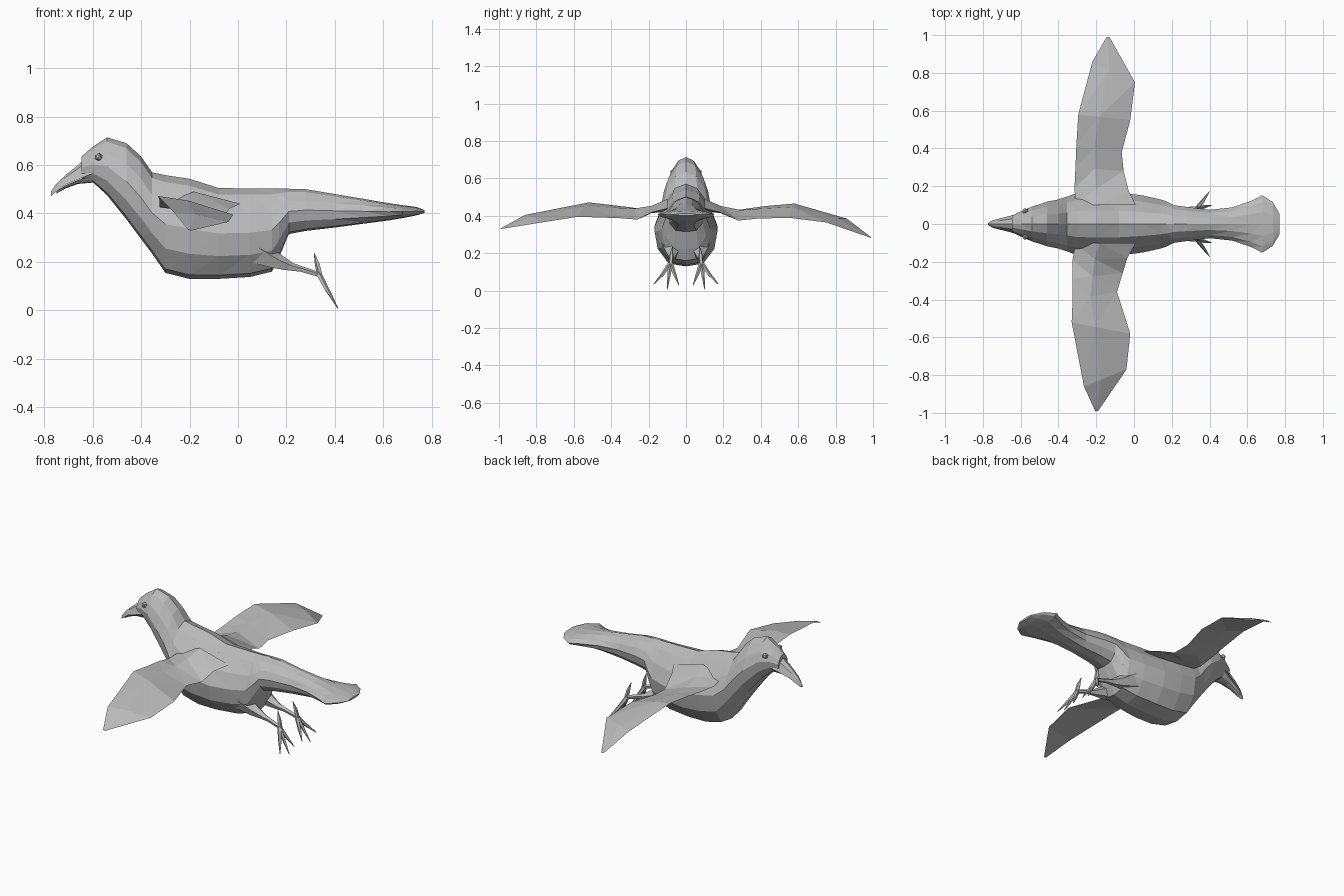
import bpy, bmesh, math
from mathutils import Vector

grey = bpy.data.materials.new("feather grey")
grey.diffuse_color = (0.5, 0.5, 0.5, 1)


def make(name, bm):
    bmesh.ops.recalc_face_normals(bm, faces=bm.faces)
    me = bpy.data.meshes.new(name)
    bm.to_mesh(me)
    bm.free()
    ob = bpy.data.objects.new(name, me)
    me.materials.append(grey)
    bpy.context.collection.objects.link(ob)
    return ob


def loft(name, rings):
    """Skin a list of closed rings and cap both ends."""
    bm = bmesh.new()
    vs = [[bm.verts.new(p) for p in r] for r in rings]
    n = len(vs[0])
    for a, b in zip(vs, vs[1:]):
        for i in range(n):
            j = (i + 1) % n
            bm.faces.new((a[i], a[j], b[j], b[i]))
    bm.faces.new(vs[0])
    bm.faces.new(vs[-1])
    bmesh.ops.triangulate(bm, faces=bm.faces)
    return make(name, bm)


def oval(x, top, bot, w, half):
    """Upright ring at x, mirrored from a half outline."""
    pts = half + [(-a, b) for a, b in reversed(half) if a > 0]
    return [(x, a * w, bot + b * (top - bot)) for a, b in pts]


def limb(name, path, radii, sides=5):
    rings = []
    for i, p in enumerate(path):
        d = (Vector(path[min(i + 1, len(path) - 1)]) - Vector(path[max(i - 1, 0)])).normalized()
        u = d.cross(Vector((0, 1, 0))).normalized()
        v = d.cross(u)
        rings.append([Vector(p) + radii[i] * (math.cos(t) * u + math.sin(t) * v)
                      for t in (2 * math.pi * k / sides for k in range(sides))])
    return loft(name, rings)


# Head, breast, back and tail: x, top, bottom, half width
plump = [(0, 1), (.42, .93), (.78, .73), (1, .5), (.9, .25), (.55, .04), (0, 0)]
body = [(-.645, .635, .545, .045), (-.60, .675, .53, .066), (-.54, .714, .475, .092),
        (-.46, .69, .375, .118), (-.40, .635, .295, .13), (-.355, .57, .235, .145),
        (-.30, .558, .155, .165), (-.20, .543, .13, .17), (-.08, .505, .13, .168),
        (.05, .503, .138, .15), (.14, .503, .16, .13), (.17, .503, .22, .12),
        (.21, .502, .315, .10), (.28, .50, .328, .09), (.40, .48, .342, .075),
        (.52, .46, .358, .088), (.62, .443, .371, .122), (.68, .434, .381, .152),
        (.735, .427, .392, .115), (.77, .414, .402, .055)]
loft("body", [oval(*s, plump) for s in body])

# Hooked beak in two halves
wedge = [(0, 1), (.6, .75), (1, 0)]
loft("upper_beak", [oval(*s, wedge) for s in [
    (-.60, .655, .565, .06), (-.66, .60, .54, .042), (-.71, .56, .52, .03),
    (-.75, .522, .49, .019), (-.772, .49, .472, .005)]])
keel = [(1, 1), (.6, .2), (0, 0)]
loft("lower_beak", [oval(*s, keel) for s in [
    (-.59, .56, .528, .055), (-.66, .538, .522, .034), (-.71, .517, .504, .023),
    (-.75, .491, .482, .01)]])

# Eyes
for side, name in ((1, "left_eye"), (-1, "right_eye")):
    bm = bmesh.new()
    bmesh.ops.create_icosphere(bm, subdivisions=1, radius=.017)
    bmesh.ops.translate(bm, verts=bm.verts, vec=(-.575, side * .068, .633))
    make(name, bm)


def wing(name, stations):
    """Thin blade through leading point, trailing point and thickness."""
    rings = []
    for lead, trail, t in stations:
        a, b = Vector(lead), Vector(trail)
        m, up = a.lerp(b, .4), Vector((0, 0, t))
        rings.append([a, m + up, b, m - up * .3])
    loft(name, rings)


# Spread wings, each with its own pose
wing("left_wing", [
    ((-.31, .10, .44), (.01, .10, .44), .05),
    ((-.315, .19, .425), (-.03, .18, .42), .03),
    ((-.31, .30, .435), (-.055, .28, .375), .02),
    ((-.305, .42, .452), (-.065, .38, .385), .014),
    ((-.295, .58, .466), (-.02, .55, .39), .012),
    ((-.22, .86, .385), (.005, .75, .365), .008),
    ((-.145, .99, .285), (-.13, .99, .282), .002)])
wing("right_wing", [
    ((-.31, -.10, .44), (.01, -.10, .44), .05),
    ((-.325, -.19, .425), (-.035, -.18, .42), .03),
    ((-.325, -.29, .445), (-.06, -.26, .38), .02),
    ((-.325, -.40, .458), (-.09, -.36, .388), .014),
    ((-.33, -.52, .472), (-.02, -.58, .395), .012),
    ((-.265, -.86, .405), (-.04, -.77, .365), .008),
    ((-.205, -.99, .332), (-.19, -.99, .33), .002)])

# Legs and clawed feet
for s, side in ((1, "left"), (-1, "right")):
    limb(side + "_thigh", [(.08, s * .075, .24), (.16, s * .075, .20), (.23, s * .075, .175)],
         [.06, .035, .016])
    limb(side + "_shank", [(.19, s * .075, .185), (.26, s * .078, .17), (.335, s * .082, .147)],
         [.022, .013, .011])
    limb(side + "_back_toe", [(.34, s * .082, .14), (.328, s * .078, .19), (.315, s * .072, .235)],
         [.012, .011, .002])
    for k, (x, y, z) in enumerate([(.40, .172, .035), (.412, .10, .008), (.40, .038, .03)]):
        mid = (.365, s * (.082 + (y - .082) * .45), .09)
        limb(f"{side}_toe_{k + 1}", [(.333, s * .082, .15), mid, (x, s * y, z)],
             [.012, .010, .002])
